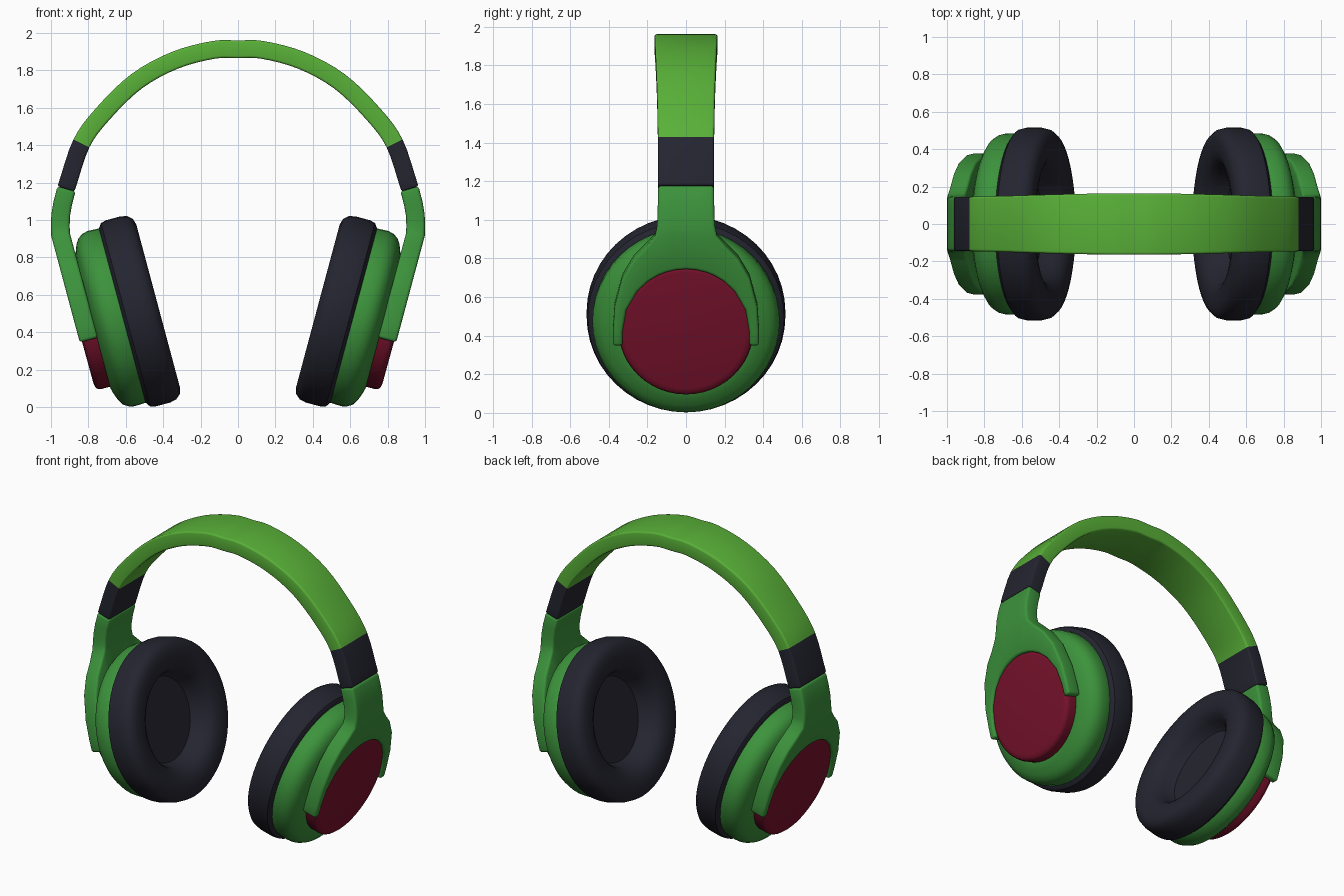
import bpy, bmesh, math
from mathutils import Vector

if "Cube" in bpy.data.objects:
    bpy.data.objects.remove(bpy.data.objects["Cube"])

def material(name, rgb):
    m = bpy.data.materials.new(name)
    m.diffuse_color = (*rgb, 1)
    m.use_nodes = True
    m.node_tree.nodes["Principled BSDF"].inputs["Base Color"].default_value = m.diffuse_color
    return m

LIGHT = material("light green", (0.10, 0.44, 0.04))
GREEN = material("mid green", (0.045, 0.29, 0.045))
DARK = material("dark navy", (0.018, 0.018, 0.03))
RED = material("dark red", (0.19, 0.006, 0.025))

TILT = math.radians(15)
CENTRE = Vector((0.427, 0, 0.54))                           # middle of inner pad face
AXIS = Vector((math.cos(TILT), 0, -math.sin(TILT)))         # outward from the ear
UP = Vector((math.sin(TILT), 0, math.cos(TILT)))

def cup_point(a, y, u):
    return CENTRE + AXIS * a + UP * u + Vector((0, y, 0))

def finish(name, bm, mats, thickness=0, bevel=0, mirror=True):
    me = bpy.data.meshes.new(name)
    bm.to_mesh(me)
    bm.free()
    for m in mats:
        me.materials.append(m)
    ob = bpy.data.objects.new(name, me)
    bpy.context.collection.objects.link(ob)
    if thickness:
        s = ob.modifiers.new("thickness", 'SOLIDIFY')
        s.thickness, s.offset, s.use_even_offset = thickness, -1, True
    if bevel:
        b = ob.modifiers.new("bevel", 'BEVEL')
        b.width, b.segments, b.limit_method = bevel, 3, 'ANGLE'
        b.angle_limit = math.radians(50)
    if mirror:
        ob.modifiers.new("mirror", 'MIRROR').use_mirror_merge = False
    dg = bpy.context.evaluated_depsgraph_get()
    final = bpy.data.meshes.new_from_object(ob.evaluated_get(dg))
    ob.modifiers.clear()
    ob.data = final
    final.shade_smooth()
    final.set_sharp_from_angle(angle=math.radians(40))

def lathe(name, profile, mat, n=48):
    """Revolve (radius, distance along axis) points about the ear axis."""
    bm = bmesh.new()
    rings = []
    for r, a in profile:
        if r == 0:
            rings.append([bm.verts.new(cup_point(a, 0, 0))] * n)
        else:
            rings.append([bm.verts.new(cup_point(a, r * math.cos(2 * math.pi * i / n),
                          r * math.sin(2 * math.pi * i / n))) for i in range(n)])
    for p, q in zip(rings, rings[1:]):
        for i in range(n):
            j = (i + 1) % n
            bm.faces.new(list(dict.fromkeys((p[i], p[j], q[j], q[i]))))
    bmesh.ops.recalc_face_normals(bm, faces=bm.faces)
    finish(name, bm, [mat])

# Ear cushions, shells and outer discs
lathe("ear_cushion", [(0, .14), (.27, .14), (.285, .12), (.30, .07), (.325, .03), (.36, .008),
      (.40, 0), (.45, 0), (.485, .01), (.507, .035), (.515, .07), (.515, .15),
      (.508, .18), (.48, .2), (0, .2)], DARK)
lathe("ear_shell", [(0, .17), (.47, .17), (.482, .19), (.485, .26), (.478, .29), (.46, .318),
      (.43, .337), (.39, .352), (.36, .36), (0, .36)], GREEN)
lathe("outer_disc", [(0, .33), (.35, .33), (.35, .41), (.346, .426), (.332, .437),
      (.31, .441), (0, .443)], RED)

# Forked yokes: arch around the disc, rising into a stem
outer = [(.378, -.08), (.378, 0), (.37, .128), (.33, .284), (.27, .387), (.20, .46), (.16, .51), (.08, .51)]
angles = [0, 0, 20, 40, 54, 64, 72, 81]
inner = [(.328 * math.cos(math.radians(t)), .33 * math.sin(math.radians(t))) for t in angles]
inner[0] = (.328, -.08)

def both_sides(pts, top):
    return pts + [(0, top)] + [(-y, u) for y, u in reversed(pts)]

bm = bmesh.new()
O = [bm.verts.new(cup_point(.455, y, u)) for y, u in both_sides(outer, .51)]
I = [bm.verts.new(cup_point(.455, y, u)) for y, u in both_sides(inner, .33)]

def strip(hi, lo):
    for k in range(len(hi) - 1):
        bm.faces.new((hi[k], hi[k + 1], lo[k + 1], lo[k]))

strip(O, I)
row = O[6:11]
for x, z, w in [(1.0, .97, .15), (.998, 1.03, .147), (.986, 1.10, .146), (.965, 1.18, .145)]:
    new = [bm.verts.new((x, w * f, z)) for f in (1, .5, 0, -.5, -1)]
    strip(new, row)
    row = new
finish("yoke", bm, [GREEN], thickness=.1, bevel=.016)

# Headband: light green arch with dark slider sections at both ends
half = [(.14, 1.956), (.355, 1.898), (.57, 1.78), (.757, 1.6), (.88, 1.43), (.965, 1.18)]
path = [(-x, z) for x, z in reversed(half)] + [(0, 1.96)] + half
P = [Vector(p) for p in path]
P = [P[0] * 2 - P[1]] + P + [P[-1] * 2 - P[-2]]
curve = []
for a, b, c, d in zip(P, P[1:], P[2:], P[3:]):
    for t in (0, .25, .5, .75):
        curve.append(.5 * (2 * b + (c - a) * t + (2 * a - 5 * b + 4 * c - d) * t * t
                           + (3 * b - a - 3 * c + d) * t ** 3))
curve.append(P[-2])
bm = bmesh.new()
rows = []
for x, z in curve:
    w = .145 + .018 * max(0, (z - 1.15) / .8) ** 3
    rows.append([bm.verts.new((x, s * w, z)) for s in (-1, 1)])
for p, q in zip(rows, rows[1:]):
    f = bm.faces.new((p[0], q[0], q[1], p[1]))
    f.material_index = 1 if f.calc_center_median().z < 1.43 else 0
finish("headband", bm, [LIGHT, DARK], thickness=.095, bevel=.012, mirror=False)
